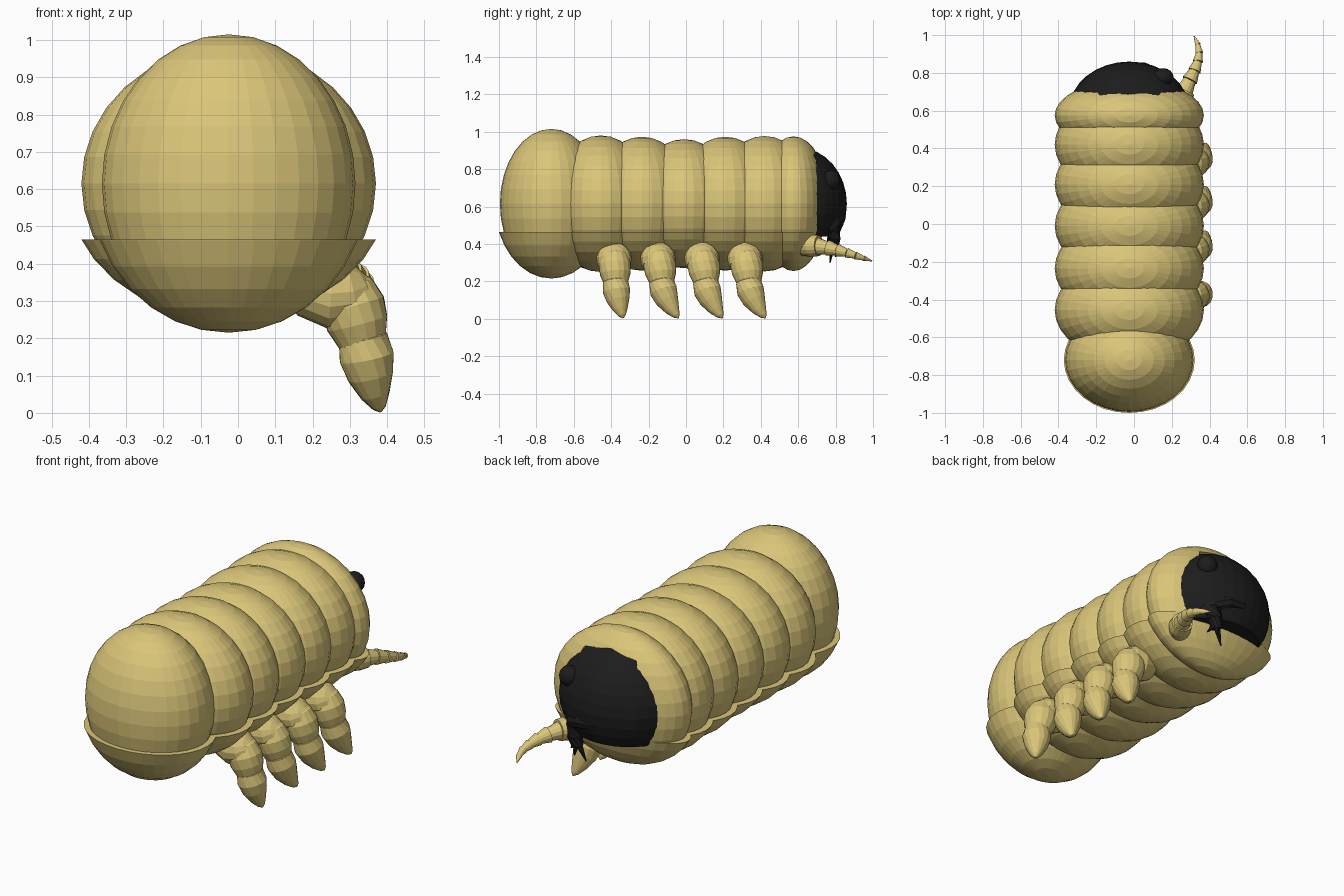
import bpy, bmesh, math
from mathutils import Vector, Matrix

if "Cube" in bpy.data.objects:
    bpy.data.objects.remove(bpy.data.objects["Cube"])

CX = -0.025          # body centre line
SPLIT = 0.465        # height where back plates meet belly plates


def material(name, rgb):
    m = bpy.data.materials.new(name)
    m.diffuse_color = (*rgb, 1)
    m.use_nodes = True
    m.node_tree.nodes["Principled BSDF"].inputs["Base Color"].default_value = m.diffuse_color
    return m


TAN = material("tan_shell", (0.70, 0.56, 0.19))
BLACK = material("black_face", (0.012, 0.012, 0.012))


def finish(name, bm, mat):
    bmesh.ops.recalc_face_normals(bm, faces=bm.faces)
    me = bpy.data.meshes.new(name)
    bm.to_mesh(me)
    bm.free()
    me.materials.append(mat)
    ob = bpy.data.objects.new(name, me)
    bpy.context.collection.objects.link(ob)
    return ob


def ellipsoid(name, centre, radii, mat, cut=None, keep_up=True, segs=32, rings=16):
    """Faceted ellipsoid, optionally cut flat and capped at height cut."""
    bm = bmesh.new()
    bmesh.ops.create_uvsphere(bm, u_segments=segs, v_segments=rings, radius=1,
                              matrix=Matrix.Translation(centre) @ Matrix.Diagonal((*radii, 1)))
    if cut is not None:
        bmesh.ops.bisect_plane(bm, geom=bm.verts[:] + bm.edges[:] + bm.faces[:],
                               plane_co=(0, 0, cut), plane_no=(0, 0, -1 if keep_up else 1),
                               clear_outer=True)
        bmesh.ops.holes_fill(bm, edges=[e for e in bm.edges if e.is_boundary], sides=0)
    return finish(name, bm, mat)


def tube(name, pts, mat, sides=16, flat=1.0):
    """Closed tube through (x, y, z, radius) points."""
    bm = bmesh.new()
    rings = []
    for i, p in enumerate(pts):
        a, b = pts[max(i - 1, 0)], pts[min(i + 1, len(pts) - 1)]
        q = (Vector(b[:3]) - Vector(a[:3])).to_track_quat('Z', 'Y')
        rings.append([bm.verts.new(Vector(p[:3]) + q @ Vector(
            (p[3] * math.cos(t), p[3] * flat * math.sin(t), 0)))
            for t in (2 * math.pi * k / sides for k in range(sides))])
    for r, s in zip(rings, rings[1:]):
        for k in range(sides):
            n = (k + 1) % sides
            bm.faces.new((r[k], r[n], s[n], s[k]))
    bm.faces.new(rings[0])
    bm.faces.new(rings[-1])
    return finish(name, bm, mat)


# Body segments: y, radii, belly scale in x and y
segments = [(-0.72, (0.34, 0.275, 0.40), 1.10, 1.10),
            (-0.455, (0.395, 0.27, 0.365), 1.10, 1.10),
            (-0.235, (0.395, 0.27, 0.358), 1.10, 1.05),
            (-0.01, (0.395, 0.27, 0.345), 1.10, 1.05),
            (0.21, (0.395, 0.27, 0.358), 1.10, 1.05),
            (0.42, (0.395, 0.27, 0.362), 1.10, 1.05),
            (0.575, (0.395, 0.19, 0.36), 1.10, 0.92)]
for i, (y, r, sx, sy) in enumerate(segments):
    c = (CX, y, 0.615)
    hood = ellipsoid(f"back_plate_{i + 1}", c, r, TAN, SPLIT, True)
    ellipsoid(f"belly_plate_{i + 1}", c, (r[0] * sx, r[1] * sy, r[2]), TAN, SPLIT, False)

# Angular face opening cut in the last back plate
bm = bmesh.new()
outline = [(-0.27, 0.44), (-0.30, 0.62), (-0.18, 0.875), (-0.03, 0.905),
           (0.13, 0.875), (0.25, 0.62), (0.22, 0.44)]
face = bm.faces.new([bm.verts.new((x, 0.6, z)) for x, z in outline])
ext = bmesh.ops.extrude_face_region(bm, geom=[face])
bmesh.ops.translate(bm, vec=(0, 0.4, 0),
                    verts=[v for v in ext["geom"] if isinstance(v, bmesh.types.BMVert)])
cutter = finish("face_opening_cutter", bm, TAN)
cutter.hide_render = True
hood.name = "head_hood"
mod = hood.modifiers.new("opening", 'BOOLEAN')
mod.operation = 'DIFFERENCE'
mod.solver = 'EXACT'
mod.object = cutter
bpy.context.view_layer.objects.active = hood
bpy.ops.object.modifier_apply(modifier=mod.name)
bpy.data.objects.remove(cutter)

# Head, eye and upper lip
ellipsoid("head", (CX, 0.60, 0.615), (0.32, 0.26, 0.30), BLACK, 0.44, True)
ellipsoid("eye", (0.155, 0.775, 0.74), (0.055, 0.05, 0.055), BLACK, segs=16, rings=10)
tube("upper_lip", [(-0.15, 0.76, 0.49, 0.02), (-0.09, 0.80, 0.53, 0.035), (-0.025, 0.815, 0.545, 0.04),
                   (0.05, 0.81, 0.54, 0.045), (0.12, 0.78, 0.51, 0.045), (0.16, 0.75, 0.47, 0.03)],
     BLACK, 10)

# Forked mandible
tube("mandible", [(0.11, 0.75, 0.53, 0.03), (0.12, 0.78, 0.48, 0.045),
                  (0.115, 0.79, 0.43, 0.038), (0.10, 0.785, 0.38, 0.03)], BLACK, 10)
for n, (dx, y, z) in enumerate([(-0.04, 0.77, 0.30), (0.01, 0.80, 0.33), (0.05, 0.77, 0.35)]):
    tube(f"mandible_prong_{n + 1}", [(0.105, 0.785, 0.41, 0.022),
                                     (0.10 + dx, y, z, 0.003)], BLACK, 8)

# Antenna: base knob and telescoping cones
tube("antenna_base", [(0.20, 0.60, 0.39, 0.05), (0.25, 0.67, 0.39, 0.06),
                      (0.27, 0.71, 0.39, 0.055)], TAN)
path = [(0.26, 0.69, 0.388, 0.05), (0.295, 0.76, 0.378, 0.042), (0.32, 0.81, 0.366, 0.034),
        (0.338, 0.86, 0.352, 0.027), (0.345, 0.905, 0.338, 0.021),
        (0.338, 0.95, 0.323, 0.015), (0.318, 0.995, 0.309, 0.003)]
for n, (a, b) in enumerate(zip(path, path[1:])):
    tube(f"antenna_joint_{n + 1}", [a, (*b[:3], b[3] * 0.8)], TAN, 14)

# Legs: hip, thigh and curved claw; sweep leans the claw along y
HIP = [(0.13, 0, 0.37, 0.04), (0.19, 0, 0.335, 0.08), (0.25, 0, 0.32, 0.095),
       (0.31, 0, 0.325, 0.085), (0.345, 0, 0.34, 0.055), (0.36, 0, 0.35, 0.015)]
THIGH = [(0.28, 0, 0.375, 0.03), (0.293, 0.05, 0.34, 0.07), (0.307, 0.08, 0.29, 0.087),
         (0.32, 0.14, 0.24, 0.083), (0.333, 0.2, 0.19, 0.065), (0.337, 0.22, 0.17, 0.03)]
CLAW = [(0.325, 0.1, 0.235, 0.03), (0.335, 0.16, 0.20, 0.066), (0.345, 0.27, 0.15, 0.074),
        (0.355, 0.45, 0.10, 0.062), (0.368, 0.7, 0.05, 0.04), (0.378, 0.9, 0.018, 0.02),
        (0.382, 1.0, 0.004, 0.004)]
for n, (y, sweep) in enumerate([(-0.385, 0.05), (-0.15, 0.11), (0.085, 0.11), (0.315, 0.11)]):
    for part, pts in (("hip", HIP), ("thigh", THIGH), ("claw", CLAW)):
        tube(f"leg_{n + 1}_{part}", [(x, y + t * sweep, z, r) for x, t, z, r in pts], TAN)
